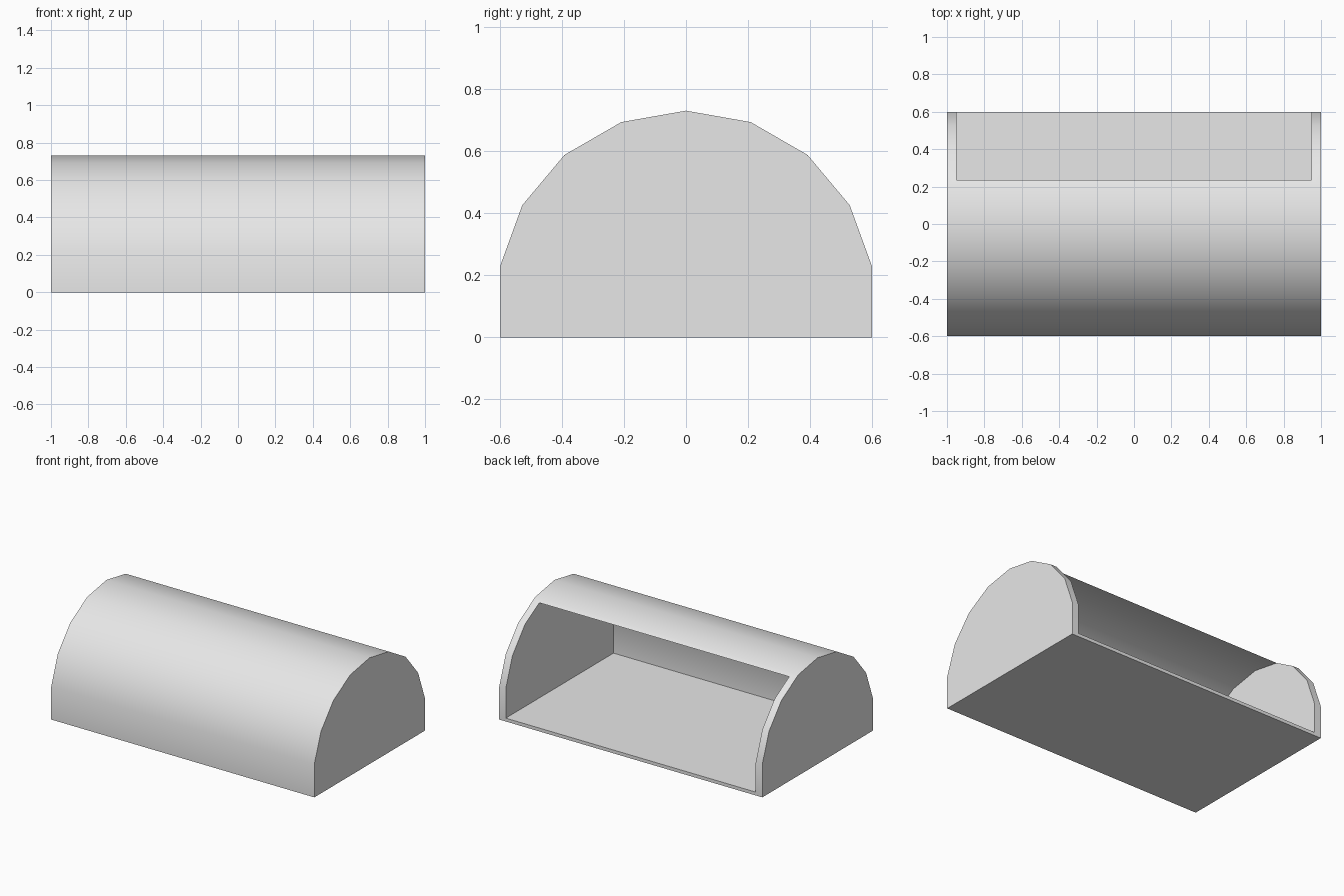
import bpy
import bmesh
from math import sin, cos, radians

old = bpy.data.objects.get("Cube")
if old:
    bpy.data.objects.remove(old, do_unlink=True)

RADIUS, CENTRE_Z = 0.609, 0.121

grey = bpy.data.materials.new("light_grey")
grey.use_nodes = True
colour = (0.8, 0.8, 0.8, 1)
grey.diffuse_color = colour
grey.node_tree.nodes["Principled BSDF"].inputs["Base Color"].default_value = colour


def arch_prism(name, half_length, floor, shift_y=0, shift_z=0):
    """Arch cross-section on straight walls, extruded along x."""
    profile = [(RADIUS * sin(radians(a)) + shift_y,
                CENTRE_Z + RADIUS * cos(radians(a)) + shift_z)
               for a in range(-80, 81, 20)]
    profile = [(profile[0][0], floor)] + profile + [(profile[-1][0], floor)]
    bm = bmesh.new()
    end = bm.faces.new([bm.verts.new((-half_length, y, z)) for y, z in profile])
    side = bmesh.ops.extrude_face_region(bm, geom=[end])["geom"]
    bmesh.ops.translate(bm, vec=(2 * half_length, 0, 0),
                        verts=[v for v in side if isinstance(v, bmesh.types.BMVert)])
    bmesh.ops.recalc_face_normals(bm, faces=bm.faces)
    mesh = bpy.data.meshes.new(name)
    bm.to_mesh(mesh)
    bm.free()
    mesh.materials.append(grey)
    obj = bpy.data.objects.new(name, mesh)
    bpy.context.collection.objects.link(obj)
    return obj


# Solid arch, then a cavity pushed backwards so it breaks out at the back
shell = arch_prism("arched_shell", 1.0, 0)
cavity = arch_prism("cavity_cutter", 0.95, 0.023, 0.03, -0.0165)
cavity.hide_render = True

cut = shell.modifiers.new("hollow", "BOOLEAN")
cut.operation = "DIFFERENCE"
cut.solver = "EXACT"
cut.object = cavity

bpy.ops.object.select_all(action="DESELECT")
shell.select_set(True)
bpy.context.view_layer.objects.active = shell
bpy.ops.object.modifier_apply(modifier=cut.name)
bpy.data.objects.remove(cavity, do_unlink=True)

# Smooth arch, crisp rims
bpy.ops.object.shade_smooth_by_angle(angle=radians(30))
